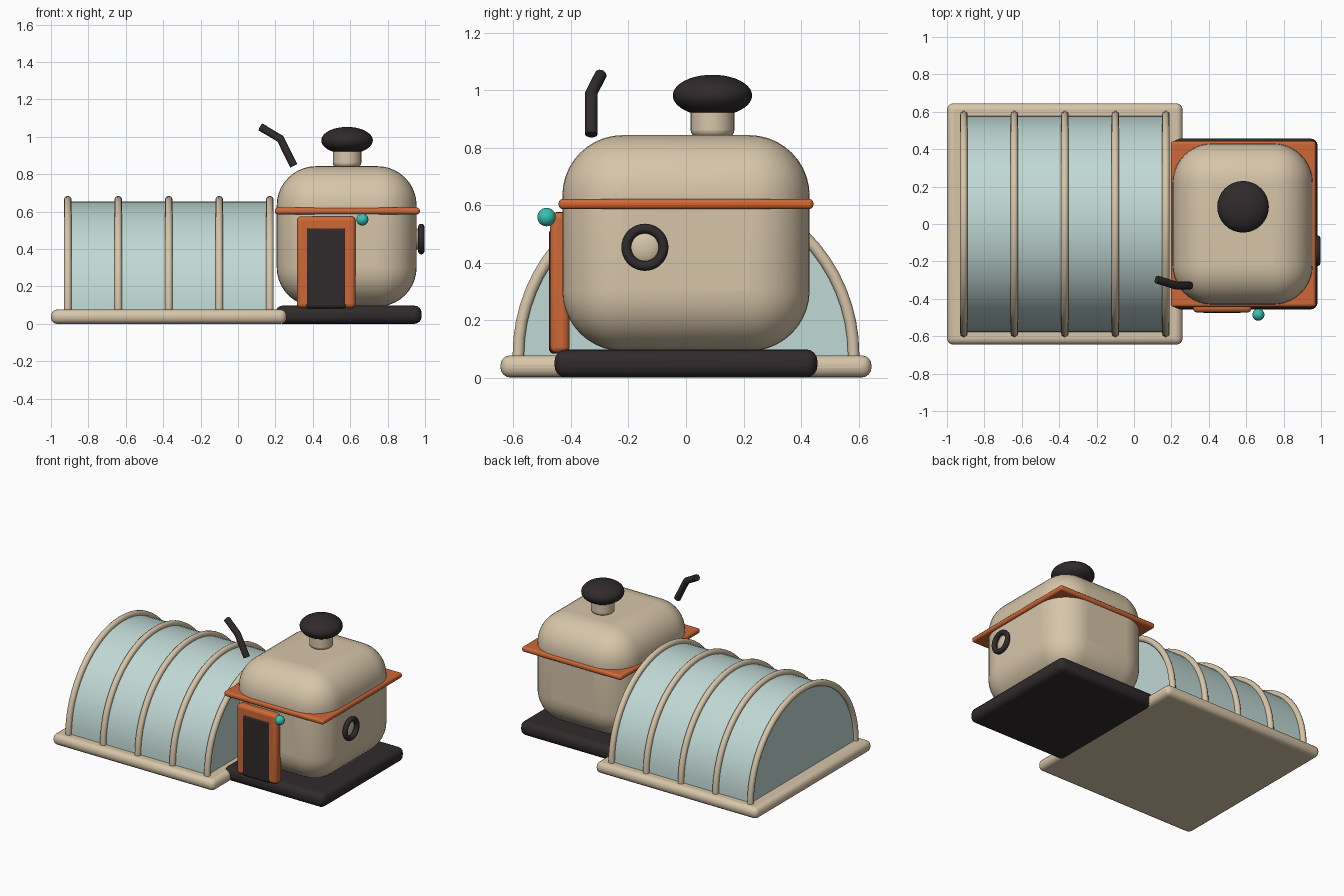
import bpy
import math

if "Cube" in bpy.data.objects:
    bpy.data.objects.remove(bpy.data.objects["Cube"])


def material(name, r, g, b):
    m = bpy.data.materials.new(name)
    m.diffuse_color = (r, g, b, 1)
    m.use_nodes = True
    m.node_tree.nodes["Principled BSDF"].inputs["Base Color"].default_value = m.diffuse_color
    return m


cream = material("cream", 0.68, 0.56, 0.40)
black = material("warm black", 0.030, 0.023, 0.024)
orange = material("burnt orange", 0.62, 0.14, 0.038)
glass = material("pale glass", 0.53, 0.69, 0.66)
teal = material("teal", 0.04, 0.53, 0.45)


def finish(name, mat, angle=40):
    ob = bpy.context.object
    ob.name = name
    ob.data.materials.clear()
    ob.data.materials.append(mat)
    bpy.ops.object.shade_smooth_by_angle(angle=math.radians(angle))
    return ob


def bevel(ob, width, segments):
    mod = ob.modifiers.new("rounding", "BEVEL")
    mod.width = width
    mod.segments = segments
    mod.limit_method = "ANGLE"


def box(name, mat, x, y, z, round_width, segments=4):
    """Rounded box given by its (min, max) range on each axis."""
    bpy.ops.mesh.primitive_cube_add(size=1, location=[sum(r) / 2 for r in (x, y, z)])
    bpy.context.object.scale = [r[1] - r[0] for r in (x, y, z)]
    bpy.ops.object.transform_apply(location=False, rotation=False, scale=True)
    ob = finish(name, mat)
    bevel(ob, round_width, segments)
    # smooth after rounding
    bpy.ops.object.convert(target="MESH")
    bpy.ops.object.shade_smooth_by_angle(angle=math.radians(40))
    return ob


def ball(name, mat, centre, radii):
    bpy.ops.mesh.primitive_uv_sphere_add(segments=32, ring_count=20, radius=1, location=centre)
    bpy.context.object.scale = radii
    bpy.ops.object.transform_apply(location=False, rotation=False, scale=True)
    return finish(name, mat)


def tube(name, mat, points, radius):
    curve = bpy.data.curves.new(name, "CURVE")
    curve.dimensions = "3D"
    curve.bevel_depth = radius
    curve.bevel_resolution = 3
    curve.use_fill_caps = True
    spline = curve.splines.new("POLY")
    spline.points.add(len(points) - 1)
    for p, co in zip(spline.points, points):
        p.co = (*co, 1)
    ob = bpy.data.objects.new(name, curve)
    bpy.context.collection.objects.link(ob)
    bpy.ops.object.select_all(action="DESELECT")
    ob.select_set(True)
    bpy.context.view_layer.objects.active = ob
    bpy.ops.object.convert(target="MESH")
    return finish(name, mat, 50)


def arch(x, radius, z0=0.08, steps=32):
    return [(x, -radius * math.cos(math.pi * i / steps),
             z0 + radius * math.sin(math.pi * i / steps)) for i in range(steps + 1)]


# Base slabs
box("greenhouse_base", cream, (-1.0, 0.26), (-0.645, 0.645), (0, 0.077), 0.034)
box("house_base", black, (0.20, 0.982), (-0.457, 0.457), (0, 0.098), 0.040)

# Greenhouse: closed half-cylinder of glass with arched ribs
x0, x1 = -0.91, 0.17
a, b = arch(x0, 0.577, 0.077), arch(x1, 0.577, 0.077)
n = len(a)
faces = [(i, i + 1, n + i + 1, n + i) for i in range(n - 1)]
faces += [tuple(reversed(range(n))), tuple(range(n, 2 * n)), (n - 1, 0, n, 2 * n - 1)]
mesh = bpy.data.meshes.new("greenhouse_glass")
mesh.from_pydata(a + b, [], faces)
shell = bpy.data.objects.new("greenhouse_glass", mesh)
bpy.context.collection.objects.link(shell)
bpy.ops.object.select_all(action="DESELECT")
shell.select_set(True)
bpy.context.view_layer.objects.active = shell
bpy.ops.object.mode_set(mode="EDIT")
bpy.ops.mesh.select_all(action="SELECT")
bpy.ops.mesh.normals_make_consistent(inside=False)
bpy.ops.object.mode_set(mode="OBJECT")
finish("greenhouse_glass", glass)

for i in range(5):
    x = x0 + (x1 - x0) * i / 4
    path = arch(x, 0.583)
    path = [(x, -0.583, 0.05)] + path + [(x, 0.583, 0.05)]
    tube(f"greenhouse_rib_{i + 1}", cream, path, 0.021)

# Pot-shaped house with its rim
box("house_body", cream, (0.207, 0.955), (-0.43, 0.43), (0.092, 0.843), 0.21, 10)
box("lid_rim", orange, (0.197, 0.972), (-0.443, 0.443), (0.586, 0.621), 0.014, 3)

# Lid knob
bpy.ops.mesh.primitive_cylinder_add(vertices=32, radius=0.076, depth=0.11, location=(0.583, 0.092, 0.893))
bevel(finish("knob_neck", cream), 0.022, 4)
bpy.ops.object.convert(target="MESH")
bpy.ops.object.shade_smooth_by_angle(angle=math.radians(40))
ball("lid_knob", black, (0.583, 0.092, 0.981), (0.138, 0.138, 0.072))

# Bent chimney pipe
tube("chimney_pipe", black, [(0.298, -0.329, 0.845), (0.226, -0.329, 0.990), (0.122, -0.297, 1.052)], 0.022)

# Door and bell
box("door_frame", orange, (0.315, 0.628), (-0.473, -0.405), (0.085, 0.575), 0.022)
box("door_panel", black, (0.361, 0.580), (-0.477, -0.43), (0.083, 0.518), 0.018)
ball("door_bell", teal, (0.665, -0.485, 0.558), (0.032,) * 3)

# Round side window
bpy.ops.mesh.primitive_torus_add(major_radius=0.065, minor_radius=0.017, major_segments=36, minor_segments=12,
                                 location=(0.980, -0.143, 0.453), rotation=(0, math.pi / 2, 0))
finish("window_ring", black, 60)
ball("window_pane", cream, (0.957, -0.143, 0.453), (0.022, 0.056, 0.056))
